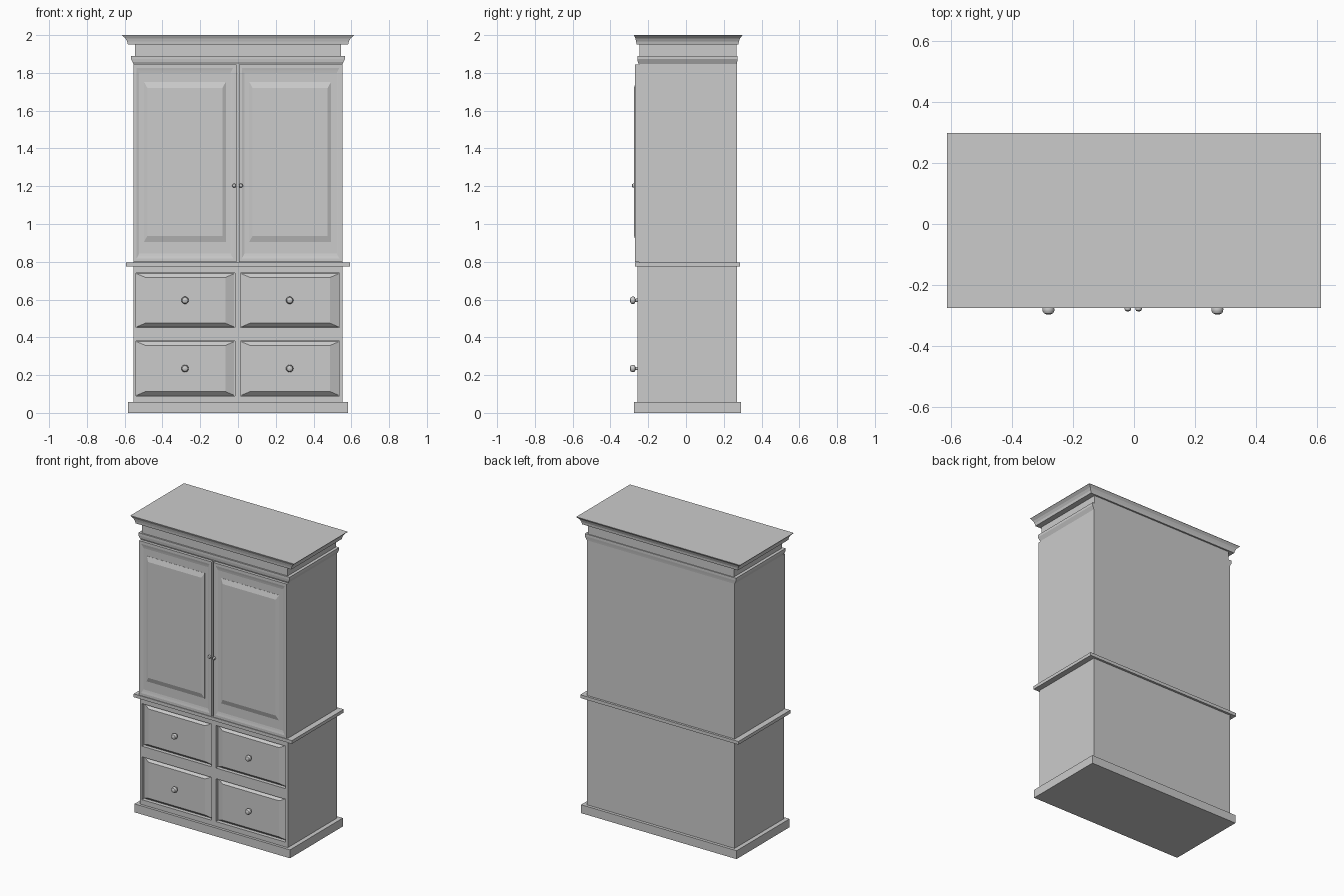
import bpy, bmesh

if "Cube" in bpy.data.objects:
    bpy.data.objects.remove(bpy.data.objects["Cube"])


def loft(name, rings):
    """Closed solid through a list of four-cornered rings."""
    bm = bmesh.new()
    loops = [[bm.verts.new(p) for p in r] for r in rings]
    for a, b in zip(loops, loops[1:]):
        for i in range(4):
            j = (i + 1) % 4
            bm.faces.new((a[i], a[j], b[j], b[i]))
    bm.faces.new(loops[0][::-1])
    bm.faces.new(loops[-1])
    bmesh.ops.recalc_face_normals(bm, faces=bm.faces)
    me = bpy.data.meshes.new(name)
    bm.to_mesh(me)
    bm.free()
    ob = bpy.data.objects.new(name, me)
    bpy.context.collection.objects.link(ob)
    return ob


def stack(name, levels):
    """Levels upward: (half width, front y, back y, z)."""
    return loft(name, [[(-w, f, z), (w, f, z), (w, b, z), (-w, b, z)] for w, f, b, z in levels])


def panel(name, x0, x1, z0, z1, steps):
    """Steps toward the viewer: (x inset, z inset, y)."""
    return loft(name, [[(x0 + i, y, z0 + k), (x1 - i, y, z0 + k),
                        (x1 - i, y, z1 - k), (x0 + i, y, z1 - k)] for i, k, y in steps])


def knob(name, x, y, z, s):
    """Turned knob: profile of (radius, distance from the front)."""
    prof = [(0.0, 0), (0.009, 0), (0.008, 0.012), (0.017, 0.015), (0.0195, 0.022),
            (0.019, 0.030), (0.015, 0.037), (0.007, 0.0405), (0.0, 0.041)]
    bm = bmesh.new()
    vs = [bm.verts.new((x + r * s, y - d * s, z)) for r, d in prof]
    es = [bm.edges.new(p) for p in zip(vs, vs[1:])]
    bmesh.ops.spin(bm, geom=vs + es, cent=(x, y, z), axis=(0, 1, 0), angle=6.2831853,
                   steps=20, use_duplicate=False)
    bmesh.ops.remove_doubles(bm, verts=bm.verts, dist=0.0001)
    bmesh.ops.recalc_face_normals(bm, faces=bm.faces)
    me = bpy.data.meshes.new(name)
    bm.to_mesh(me)
    bm.free()
    ob = bpy.data.objects.new(name, me)
    bpy.context.collection.objects.link(ob)
    bpy.context.view_layer.objects.active = ob
    ob.select_set(True)
    bpy.ops.object.shade_smooth_by_angle()
    ob.select_set(False)


# Carcass and horizontal mouldings
stack("plinth", [(0.582, -0.275, 0.29, 0), (0.582, -0.275, 0.29, 0.057)])
stack("lower_carcass", [(0.553, -0.232, 0.27, 0.057), (0.553, -0.232, 0.27, 0.775)])
stack("waist_moulding", [(0.592, -0.27, 0.285, 0.775), (0.592, -0.27, 0.285, 0.797)])
stack("upper_carcass", [(0.553, -0.25, 0.27, 0.797), (0.553, -0.25, 0.27, 1.847)])
stack("lower_cornice", [(0.553, -0.25, 0.27, 1.847), (0.558, -0.255, 0.271, 1.857),
                        (0.566, -0.257, 0.273, 1.873), (0.566, -0.257, 0.273, 1.89)])
stack("frieze", [(0.545, -0.247, 0.267, 1.89), (0.545, -0.247, 0.267, 1.95)])
stack("crown", [(0.583, -0.262, 0.278, 1.95), (0.587, -0.264, 0.28, 1.967),
                (0.596, -0.268, 0.286, 1.983), (0.613, -0.276, 0.298, 1.998),
                (0.613, -0.276, 0.298, 2.0)])

# Face frame around the drawer openings
rows = [(0.09, 0.38), (0.452, 0.74)]
columns = [(-0.54, -0.017), (0.014, 0.537)]
depth = [(0, 0, -0.232), (0, 0, -0.257)]
for name, x0, x1 in (("left_stile", -0.553, -0.54), ("centre_stile", -0.017, 0.014),
                     ("right_stile", 0.537, 0.553)):
    panel(name, x0, x1, 0.057, 0.775, depth)
for x0, x1 in columns:
    for z0, z1 in ((0.057, 0.09), (0.38, 0.452), (0.74, 0.775)):
        panel("drawer_rail", x0, x1, z0, z1, depth)

# Drawers with bevelled fronts and knobs
for x0, x1 in columns:
    for z0, z1 in rows:
        panel("drawer_front", x0 + 0.003, x1 - 0.003, z0 + 0.003, z1 - 0.003,
              [(0, 0, -0.232), (0, 0, -0.237), (0.047, 0.02, -0.257)])
        knob("drawer_knob", (x0 + x1) / 2 - 0.002, -0.256, (z0 + z1) / 2, 1)

# Doors: raised border, sunken field, raised centre panel
for x0, x1, kx in ((-0.553, -0.009, -0.02), (0.004, 0.553, 0.015)):
    panel("door", x0, x1, 0.799, 1.845,
          [(0, 0, -0.25), (0, 0, -0.269), (0.016, 0.018, -0.269), (0.024, 0.032, -0.266),
           (0.03, 0.045, -0.264)])
    p0 = x0 + 0.055
    panel("door_panel", p0, p0 + 0.434, 0.905, 1.753,
          [(0, 0, -0.258), (0, 0, -0.265), (0.018, 0.032, -0.275)])
    knob("door_knob", kx, -0.264, 1.203, 0.55)
